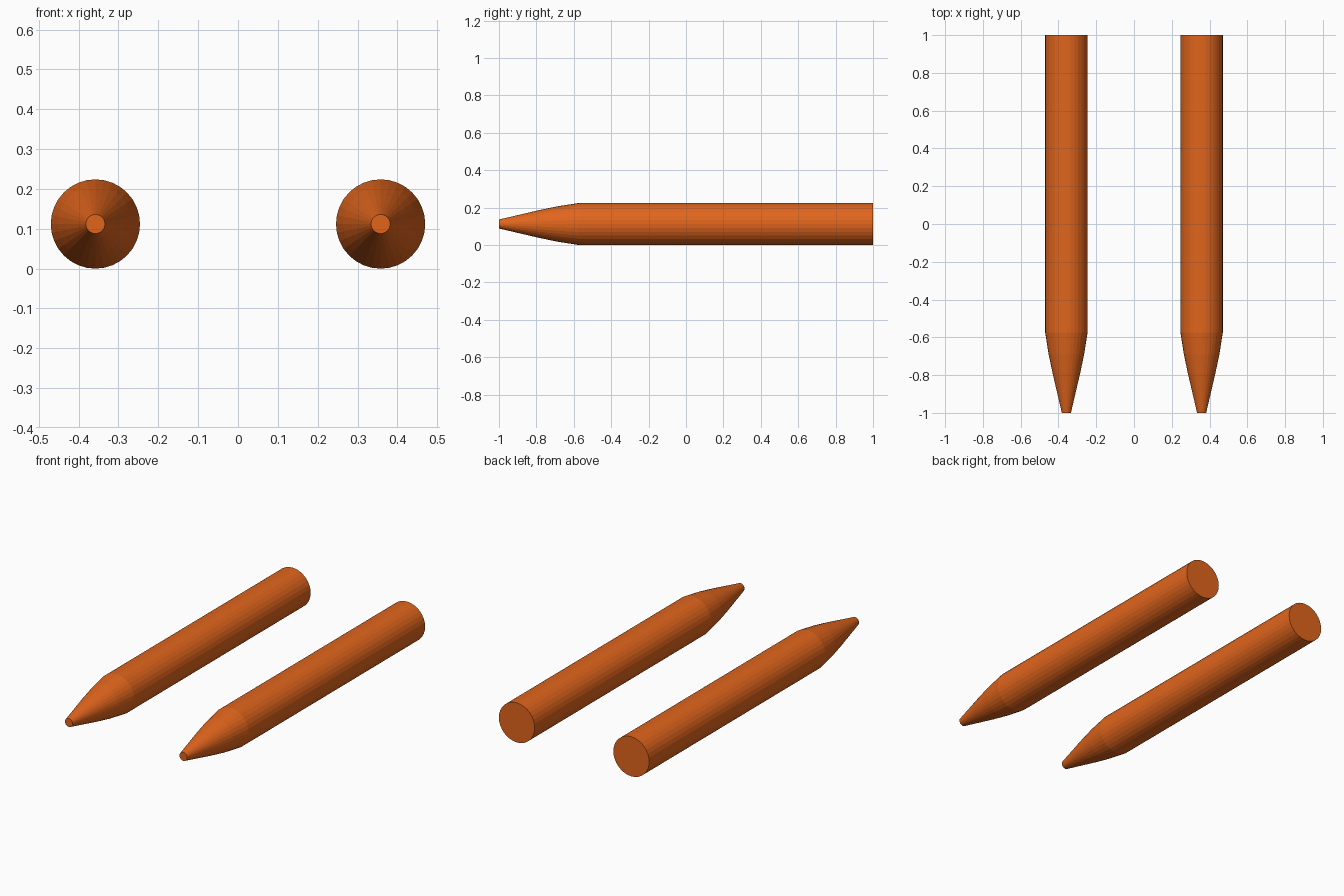
import bpy, bmesh, math

if "Cube" in bpy.data.objects:
    bpy.data.objects.remove(bpy.data.objects["Cube"])

SIDES = 32
RADIUS = 0.112
SPACING = 0.358
# (y, radius) from blunt tip, along the slightly bulged cone, to the flat end
PROFILE = [(-1.0, 0.024), (-0.79, 0.073), (-0.69, 0.094), (-0.575, RADIUS), (1.0, RADIUS)]

orange = bpy.data.materials.new("orange")
orange.diffuse_color = (0.75, 0.13, 0.012, 1)
orange.use_nodes = True
orange.node_tree.nodes["Principled BSDF"].inputs["Base Color"].default_value = orange.diffuse_color


def make_stick(name, x):
    bm = bmesh.new()
    rings = []
    for y, r in PROFILE:
        rings.append([bm.verts.new((r * math.cos(2 * math.pi * i / SIDES), y,
                                    r * math.sin(2 * math.pi * i / SIDES)))
                      for i in range(SIDES)])
    # Side walls
    for a, b in zip(rings, rings[1:]):
        for i in range(SIDES):
            j = (i + 1) % SIDES
            bm.faces.new((a[i], a[j], b[j], b[i]))
    # Flat tip and flat back end
    bm.faces.new(rings[0])
    bm.faces.new(rings[-1])
    bmesh.ops.recalc_face_normals(bm, faces=bm.faces)
    mesh = bpy.data.meshes.new(name)
    bm.to_mesh(mesh)
    bm.free()
    mesh.materials.append(orange)
    obj = bpy.data.objects.new(name, mesh)
    obj.location = (x, 0, RADIUS)
    bpy.context.collection.objects.link(obj)


# Matching pair lying side by side
for side, sign in (("left", -1), ("right", 1)):
    make_stick(f"pointed_stick_{side}", sign * SPACING)
